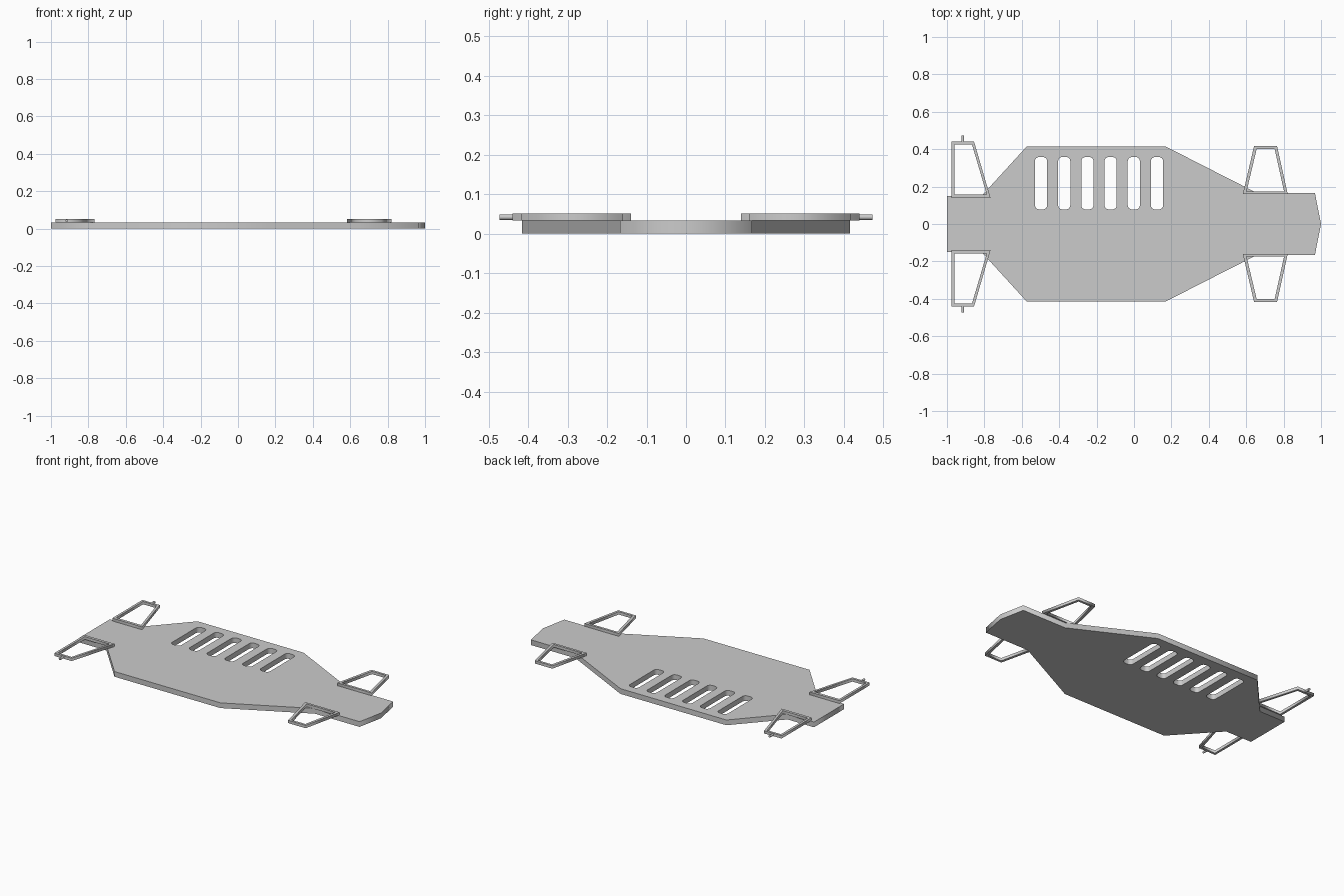
import bpy
from math import cos, sin, pi

if "Cube" in bpy.data.objects:
    bpy.data.objects.remove(bpy.data.objects["Cube"])


def flat_part(name, loops, z0, z1):
    """Extrude an outline with optional holes into a solid plate."""
    cu = bpy.data.curves.new(name, 'CURVE')
    cu.dimensions = '2D'
    cu.fill_mode = 'BOTH'
    cu.extrude = (z1 - z0) / 2
    for loop in loops:
        sp = cu.splines.new('POLY')
        sp.points.add(len(loop) - 1)
        for p, (x, y) in zip(sp.points, loop):
            p.co = (x, y, 0, 1)
        sp.use_cyclic_u = True
    ob = bpy.data.objects.new(name, cu)
    ob.location.z = (z0 + z1) / 2
    bpy.context.collection.objects.link(ob)
    bpy.ops.object.select_all(action='DESELECT')
    ob.select_set(True)
    bpy.context.view_layer.objects.active = ob
    bpy.ops.object.convert(target='MESH')
    return bpy.context.object


def rounded_slot(cx, cy, w, h, r, seg=4):
    pts = []
    for i, (sx, sy) in enumerate([(1, 1), (-1, 1), (-1, -1), (1, -1)]):
        for k in range(seg + 1):
            a = (i + k / seg) * pi / 2
            pts.append((cx + sx * (w / 2 - r) + r * cos(a),
                        cy + sy * (h / 2 - r) + r * sin(a)))
    return pts


# Chassis plate with six slots on one side
half = [(-1, 0.15), (-0.815, 0.15), (-0.573, 0.415), (0.168, 0.415),
        (0.655, 0.167), (0.967, 0.167)]
outline = half + [(1, 0)] + [(x, -y) for x, y in reversed(half)]
slots = [rounded_slot(-0.497 + 0.124 * i, 0.218, 0.065, 0.28, 0.022)
         for i in range(6)]
flat_part("chassis_plate", [outline] + slots, 0, 0.033)

# Suspension arm frames: outer and inner trapezoids
rear = [[(-0.976, 0.44), (-0.855, 0.44), (-0.767, 0.139), (-0.976, 0.139)],
        [(-0.961, 0.425), (-0.866, 0.425), (-0.787, 0.157), (-0.961, 0.157)]]
front = [[(0.642, 0.417), (0.765, 0.417), (0.822, 0.16), (0.582, 0.16)],
         [(0.656, 0.402), (0.752, 0.402), (0.802, 0.175), (0.602, 0.175)]]

for side, s in (("left", 1), ("right", -1)):
    for end, frame in (("rear", rear), ("front", front)):
        loops = [[(x, s * y) for x, y in loop] for loop in frame]
        flat_part(f"{end}_arm_{side}", loops, 0.033, 0.051)
    # Axle stub on the rear arm
    bpy.ops.mesh.primitive_cylinder_add(
        vertices=16, radius=0.007, depth=0.036,
        location=(-0.915, s * 0.455, 0.042), rotation=(pi / 2, 0, 0))
    bpy.context.object.name = f"axle_stub_{side}"
    bpy.ops.object.shade_smooth_by_angle()
